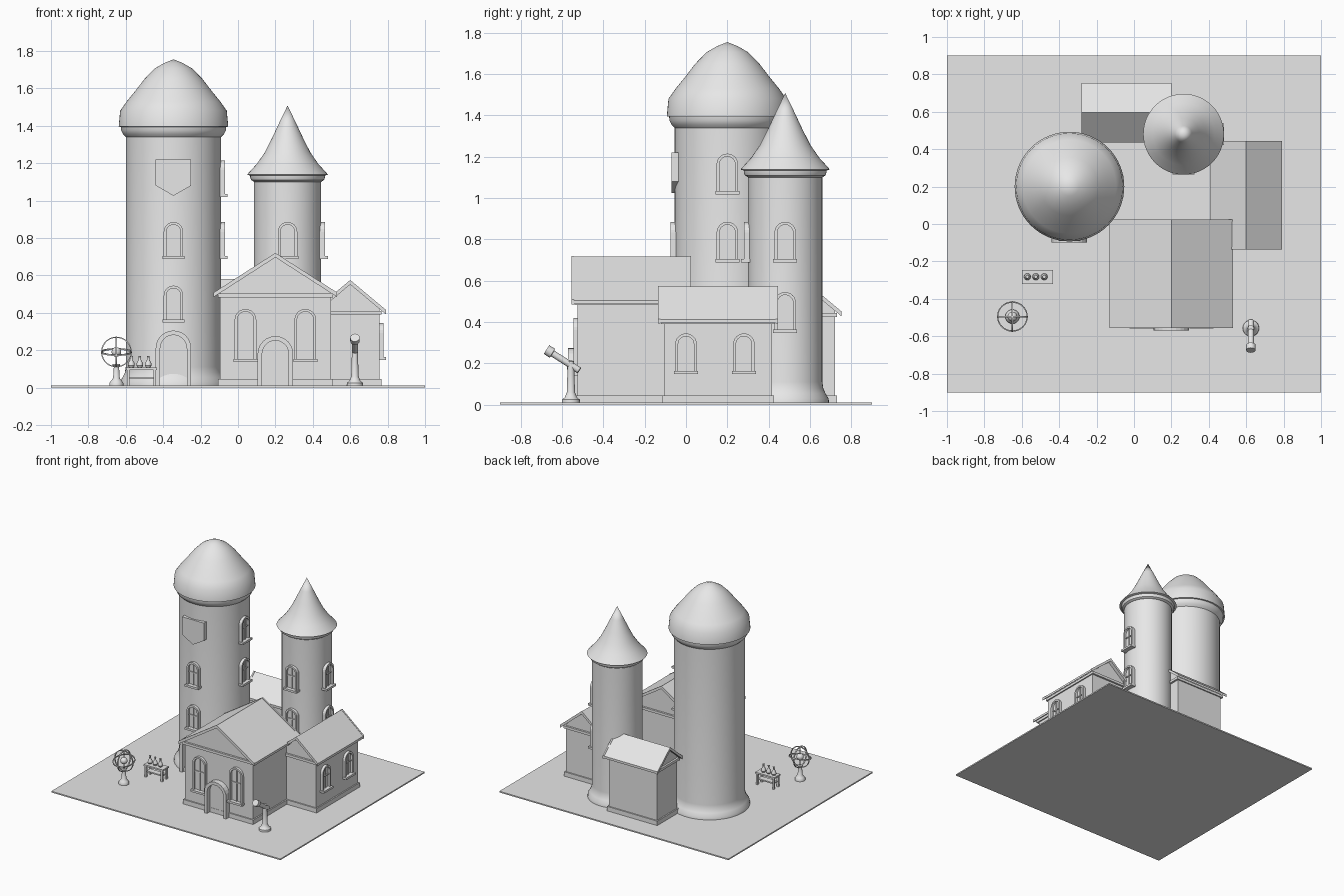
import bpy, bmesh, math
from mathutils import Matrix, Vector

cube = bpy.data.objects.get("Cube")
if cube:
    bpy.data.objects.remove(cube, do_unlink=True)

stone = bpy.data.materials.new("light_grey_stone")
stone.use_nodes = True
GREY = (0.8, 0.8, 0.8, 1)
stone.diffuse_color = GREY
stone.node_tree.nodes["Principled BSDF"].inputs["Base Color"].default_value = GREY


def finish(name, bm, M=Matrix(), smooth=False):
    bmesh.ops.recalc_face_normals(bm, faces=bm.faces)
    me = bpy.data.meshes.new(name)
    bm.to_mesh(me)
    bm.free()
    me.materials.append(stone)
    me.transform(M)
    if smooth:
        for p in me.polygons:
            p.use_smooth = True
        me.set_sharp_from_angle(angle=math.radians(35))
    ob = bpy.data.objects.new(name, me)
    bpy.context.collection.objects.link(ob)
    return ob


def prism(name, outline, y0, y1, M=Matrix()):
    """Extrude an x,z outline from y0 to y1."""
    bm = bmesh.new()
    face = bm.faces.new([bm.verts.new((x, y0, z)) for x, z in outline])
    new = bmesh.ops.extrude_face_region(bm, geom=[face])["geom"]
    bmesh.ops.translate(bm, vec=(0, y1 - y0, 0),
                        verts=[v for v in new if isinstance(v, bmesh.types.BMVert)])
    return finish(name, bm, M)


def box(name, x0, x1, y0, y1, z0, z1, M=Matrix()):
    return prism(name, [(x0, z0), (x1, z0), (x1, z1), (x0, z1)], y0, y1, M)


def lathe(name, profile, M=Matrix(), sides=48):
    """Revolve a radius,z profile; both ends are closed."""
    bm = bmesh.new()
    rings = []
    for r, z in profile:
        if r == 0:
            rings.append([bm.verts.new((0, 0, z))] * sides)
        else:
            rings.append([bm.verts.new((r * math.cos(a), r * math.sin(a), z))
                          for a in (math.tau * i / sides for i in range(sides))])
    for lo, hi in zip(rings, rings[1:]):
        for i in range(sides):
            j = (i + 1) % sides
            bm.faces.new(list(dict.fromkeys((lo[i], lo[j], hi[j], hi[i]))))
    for ring in (rings[0], rings[-1]):
        if ring[0] is not ring[1]:
            bm.faces.new(ring)
    return finish(name, bm, M, True)


def place(x, y, turn=0, z=0):
    return Matrix.Translation((x, y, z)) @ Matrix.Rotation(math.radians(turn), 4, "Z")


def arch(w, z0, z1, steps=12):
    """Round-topped outline of half width w, from right foot to left foot."""
    c = z1 - w
    curve = [(w * math.cos(math.pi * i / steps), c + w * math.sin(math.pi * i / steps))
             for i in range(steps + 1)]
    return [(w, z0)] + curve + [(-w, z0)]


def arched_frame(name, M, w, z0, z1, rim, out, back):
    inner = arch(w - rim, z0, z1 - rim)
    prism(name, arch(w, z0, z1) + inner[::-1], -out, back, M)


# Windows and doors face local -y
def window(M, z0, z1, w=0.052):
    arched_frame("window_frame", M, w, z0, z1, 0.014, 0.02, 0.03)
    prism("window_pane", arch(w - 0.012, z0, z1 - 0.012), -0.004, 0.004, M)
    box("window_mullion", -0.004, 0.004, -0.011, 0.01, z0, z1 - 0.01, M)
    bar = z0 + (z1 - z0) * 0.55
    box("window_crossbar", 0.014 - w, w - 0.014, -0.011, 0.01, bar - 0.004, bar + 0.004, M)
    box("window_sill", -w - 0.006, w + 0.006, -0.035, 0.03, z0 - 0.012, z0 + 0.004, M)


def door(M, height, out):
    arched_frame("door_frame", M, 0.095, 0.01, height, 0.024, out, 0.03)
    prism("door_panel", arch(0.075, 0.01, height - 0.02), -0.008, 0.01, M)


# Ground slab
box("ground", -1, 1, -0.9, 0.9, 0, 0.01)

# Main tower with domed roof
TX, TY, TR = -0.345, 0.2, 0.255
big = place(TX, TY)
lathe("main_tower_wall", [(0.29, 0.01), (0.288, 0.03), (0.272, 0.055), (0.26, 0.08),
                          (TR, 0.11), (TR, 1.37)], big, 64)
lathe("main_tower_cornice", [(TR, 1.34), (0.27, 1.355), (0.28, 1.375), (0.282, 1.40)], big, 64)
lathe("main_tower_dome", [(0.25, 1.39), (0.293, 1.395), (0.285, 1.48), (0.25, 1.53),
                          (0.205, 1.585), (0.155, 1.65), (0.1, 1.706), (0.05, 1.735),
                          (0, 1.755)], big, 64)
tower_front = place(TX, TY - TR)
tower_side = place(TX + TR, TY, 90)
for M, level in ((tower_front, 0.36), (tower_front, 0.7), (tower_side, 0.7), (tower_side, 1.03)):
    window(M, level, level + 0.185)
door(tower_front, 0.305, 0.045)
prism("tower_shield", [(-0.095, 1.22), (-0.095, 1.08), (0, 1.025), (0.095, 1.08), (0.095, 1.22)],
      -0.015, 0.03, tower_front)

# Small tower with flared cone roof
SX, SY, SR = 0.265, 0.48, 0.18
small = place(SX, SY)
lathe("small_tower_wall", [(0.212, 0.01), (0.21, 0.03), (0.195, 0.055), (0.184, 0.08),
                           (SR, 0.11), (SR, 1.12)], small)
lathe("small_tower_cornice", [(SR, 1.1), (0.195, 1.11), (0.2, 1.125), (0.2, 1.14)], small)
lathe("small_tower_roof", [(0.19, 1.13), (0.216, 1.138), (0.208, 1.148), (0.165, 1.195),
                           (0.122, 1.257), (0.085, 1.33), (0.045, 1.415), (0, 1.508)], small)
for M in (place(SX, SY - SR), place(SX + SR, SY, 90)):
    for level in (0.36, 0.7):
        window(M, level, level + 0.185)


# Gabled houses, ridge along local y
def house(name, M, w, y0, y1, eave, ridge, over=0.033, t=0.018):
    W = w + over
    slope = (ridge - eave - t) / W
    top = ridge - t - slope * w
    prism(name + "_walls", [(-w, 0.01), (w, 0.01), (w, top), (0, ridge - t), (-w, top)], y0, y1, M)

    def chevron(part, a, b, lift):
        e = eave + t
        prism(name + part, [(-W, eave - lift), (0, ridge - t - lift), (W, eave - lift),
                            (W, e + lift), (0, ridge + lift), (-W, e + lift)], a, b, M)

    chevron("_roof", y0 - 0.02, y1 + 0.02, 0)
    for a in (y0 - 0.03, y1 + 0.018):
        chevron("_gable_trim", a, a + 0.012, 0.003)
    # Plinth and eave cornice wrap all four walls
    g = 0.01
    box(name + "_plinth", -w - g, w + g, y0 - g, y1 + g, 0.01, 0.045, M)
    box(name + "_cornice", -w - g, w + g, y0 - 0.015, y1 + 0.015, eave - 0.005, eave + 0.015, M)


house("hall", place(0.2, 0), 0.297, -0.525, -0.005, 0.487, 0.717)
house("side_house", place(0.6, 0), 0.157, -0.105, 0.415, 0.395, 0.572)
house("rear_house", place(-0.04, 0.595, 90), 0.125, -0.21, 0.21, 0.43, 0.58)

for dx in (-0.16, 0.16):
    window(place(0.2 + dx, -0.525), 0.15, 0.42, 0.058)
door(place(0.2, -0.525), 0.275, 0.045)
for y in (0.0, 0.28):
    window(place(0.757, y, 90), 0.16, 0.345)

# Armillary globe on a stand
globe = place(-0.65, -0.495)
lathe("globe_stand", [(0.038, 0.01), (0.038, 0.022), (0.03, 0.035), (0.018, 0.05), (0.014, 0.11),
                      (0.02, 0.118), (0.02, 0.125), (0, 0.125)], globe, 20)
lathe("globe_ball", [(0.026 * math.sin(math.pi * i / 8), 0.19 - 0.026 * math.cos(math.pi * i / 8))
                     if 0 < i < 8 else (0, 0.19 + 0.026 * (i / 4 - 1)) for i in range(9)], globe, 20)
lathe("globe_axis", [(0.004, 0.11), (0.004, 0.27)], globe, 8)
for name, axis, angle in (("globe_equator", "X", 12), ("globe_meridian", "X", 90),
                          ("globe_cross_ring", "Y", 90)):
    ring = [(0.076, -0.004), (0.082, -0.004), (0.082, 0.004), (0.076, 0.004), (0.076, -0.004)]
    M = place(-0.65, -0.495, 0, 0.19) @ Matrix.Rotation(math.radians(angle), 4, axis)
    bm = bmesh.new()
    vs = [bm.verts.new((r, 0, z)) for r, z in ring]
    es = [bm.edges.new(pair) for pair in zip(vs, vs[1:])]
    bmesh.ops.spin(bm, geom=vs + es, axis=(0, 0, 1), cent=(0, 0, 0), angle=math.tau, steps=40)
    bmesh.ops.remove_doubles(bm, verts=bm.verts, dist=0.0001)
    finish(name, bm, M, True)

# Table with three flasks
box("table_top", -0.6, -0.433, -0.32, -0.245, 0.095, 0.107)
box("table_rail", -0.585, -0.447, -0.305, -0.26, 0.045, 0.055)
for x in (-0.587, -0.446):
    for y in (-0.31, -0.255):
        box("table_leg", x - 0.007, x + 0.007, y - 0.007, y + 0.007, 0.01, 0.1)
for x in (-0.57, -0.525, -0.48):
    lathe("flask", [(0.012, 0.107), (0.018, 0.118), (0.016, 0.133), (0.007, 0.148),
                    (0.006, 0.165), (0.009, 0.17)], place(x, -0.282), 16)

# Telescope on a pedestal
lathe("telescope_stand", [(0.044, 0.01), (0.043, 0.025), (0.03, 0.035), (0.02, 0.06),
                          (0.017, 0.15), (0.016, 0.21), (0, 0.215)], place(0.625, -0.557), 20)
tail, tip = Vector((0.625, -0.515, 0.165)), Vector((0.625, -0.675, 0.267))
L = (tip - tail).length
lathe("telescope_tube", [(0.013, 0), (0.016, 0.004), (0.016, L - 0.035), (0.025, L - 0.033),
                         (0.025, L), (0.02, L)],
      Matrix.Translation(tail) @ (tip - tail).to_track_quat("Z", "Y").to_matrix().to_4x4(), 20)
